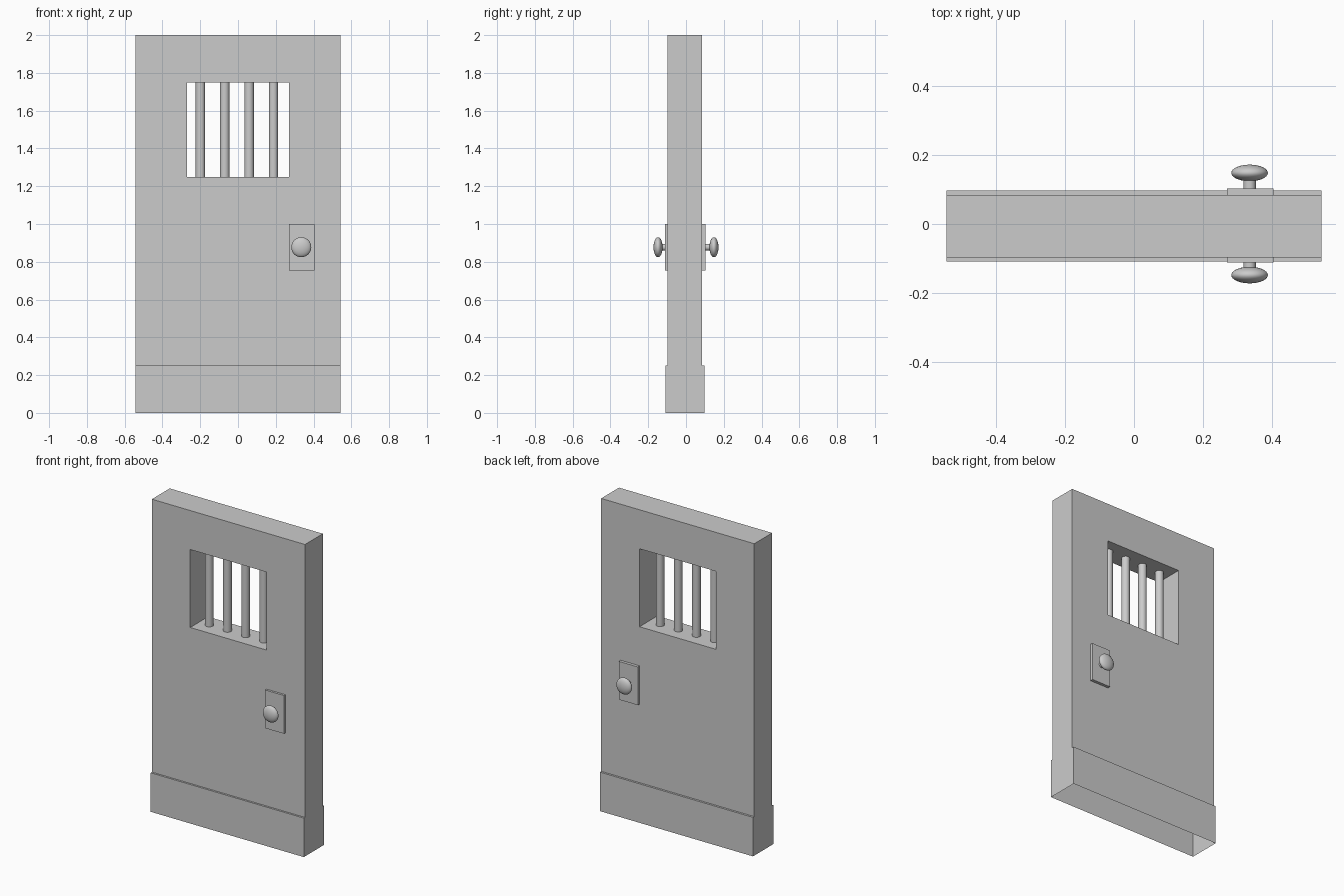
import bpy, bmesh
from math import radians, pi

if "Cube" in bpy.data.objects:
    bpy.data.objects.remove(bpy.data.objects["Cube"])

W = 0.543                      # half width
F, B = -0.097, 0.084           # slab front / back
KF, KB = -0.109, 0.097         # kick band front / back
KICK = 0.25
WX, WZ0, WZ1 = 0.271, 1.25, 1.75


def finish(name, bm, smooth=False):
    bmesh.ops.remove_doubles(bm, verts=bm.verts, dist=1e-5)
    bmesh.ops.recalc_face_normals(bm, faces=bm.faces)
    mesh = bpy.data.meshes.new(name)
    bm.to_mesh(mesh)
    bm.free()
    ob = bpy.data.objects.new(name, mesh)
    bpy.context.collection.objects.link(ob)
    if smooth:
        bpy.ops.object.select_all(action='DESELECT')
        ob.select_set(True)
        bpy.context.view_layer.objects.active = ob
        bpy.ops.object.shade_smooth_by_angle(angle=radians(40))
    return ob


def face(bm, pts):
    bm.faces.new([bm.verts.new(p) for p in pts])


# Door shell: stepped side profile swept across the width, open underneath
bm = bmesh.new()
prof = [(KF, 0), (KF, KICK), (F, KICK), (F, 2), (B, 2), (B, KICK), (KB, KICK), (KB, 0)]
for i, (a, b) in enumerate(zip(prof, prof[1:])):
    if i not in (2, 4):        # the two large faces carry the window
        face(bm, [(-W, *a), (W, *a), (W, *b), (-W, *b)])
for x in (-W, W):
    face(bm, [(x, *p) for p in prof])

# Large faces with window opening, and the reveal joining them
outer = [(-W, KICK), (W, KICK), (W, 2), (-W, 2)]
inner = [(-WX, WZ0), (WX, WZ0), (WX, WZ1), (-WX, WZ1)]
for i in range(4):
    j = (i + 1) % 4
    for y in (F, B):
        face(bm, [(x, y, z) for x, z in (outer[i], outer[j], inner[j], inner[i])])
    (x0, z0), (x1, z1) = inner[i], inner[j]
    face(bm, [(x0, F, z0), (x1, F, z1), (x1, B, z1), (x0, B, z0)])
finish("door_slab", bm)

# Window bars
for n in range(4):
    bm = bmesh.new()
    bmesh.ops.create_cone(bm, cap_ends=True, segments=24, radius1=0.025, radius2=0.025,
                          depth=WZ1 - WZ0)
    bmesh.ops.translate(bm, verts=bm.verts,
                        vec=(-0.199 + n * 0.129, (F + B) / 2, (WZ0 + WZ1) / 2))
    finish(f"window_bar_{n + 1}", bm, True)

# Lock plate, stem and knob on each side
KX, KZ = 0.335, 0.877
for side, s, y0, y1 in (("front", -1, F, -0.111), ("back", 1, B, 0.103)):
    bm = bmesh.new()
    bmesh.ops.create_cube(bm, size=1)
    bmesh.ops.scale(bm, verts=bm.verts, vec=(0.134, abs(y1 - y0), 0.245))
    bmesh.ops.translate(bm, verts=bm.verts, vec=(KX + 0.002, (y0 + y1) / 2, KZ))
    finish(f"lock_plate_{side}", bm)

    for part in ("stem", "knob"):
        bm = bmesh.new()
        if part == "stem":
            end = s * 0.13
            bmesh.ops.create_cone(bm, cap_ends=True, segments=24, radius1=0.018,
                                  radius2=0.018, depth=abs(end - y1))
            y = (end + y1) / 2
        else:
            bmesh.ops.create_uvsphere(bm, u_segments=32, v_segments=16, radius=1)
            bmesh.ops.scale(bm, verts=bm.verts, vec=(0.053, 0.053, 0.024))
            y = s * 0.148
        for v in bm.verts:     # lay the part along y
            v.co = (v.co.x + KX, v.co.z + y, v.co.y + KZ)
        finish(f"{part}_{side}", bm, True)
